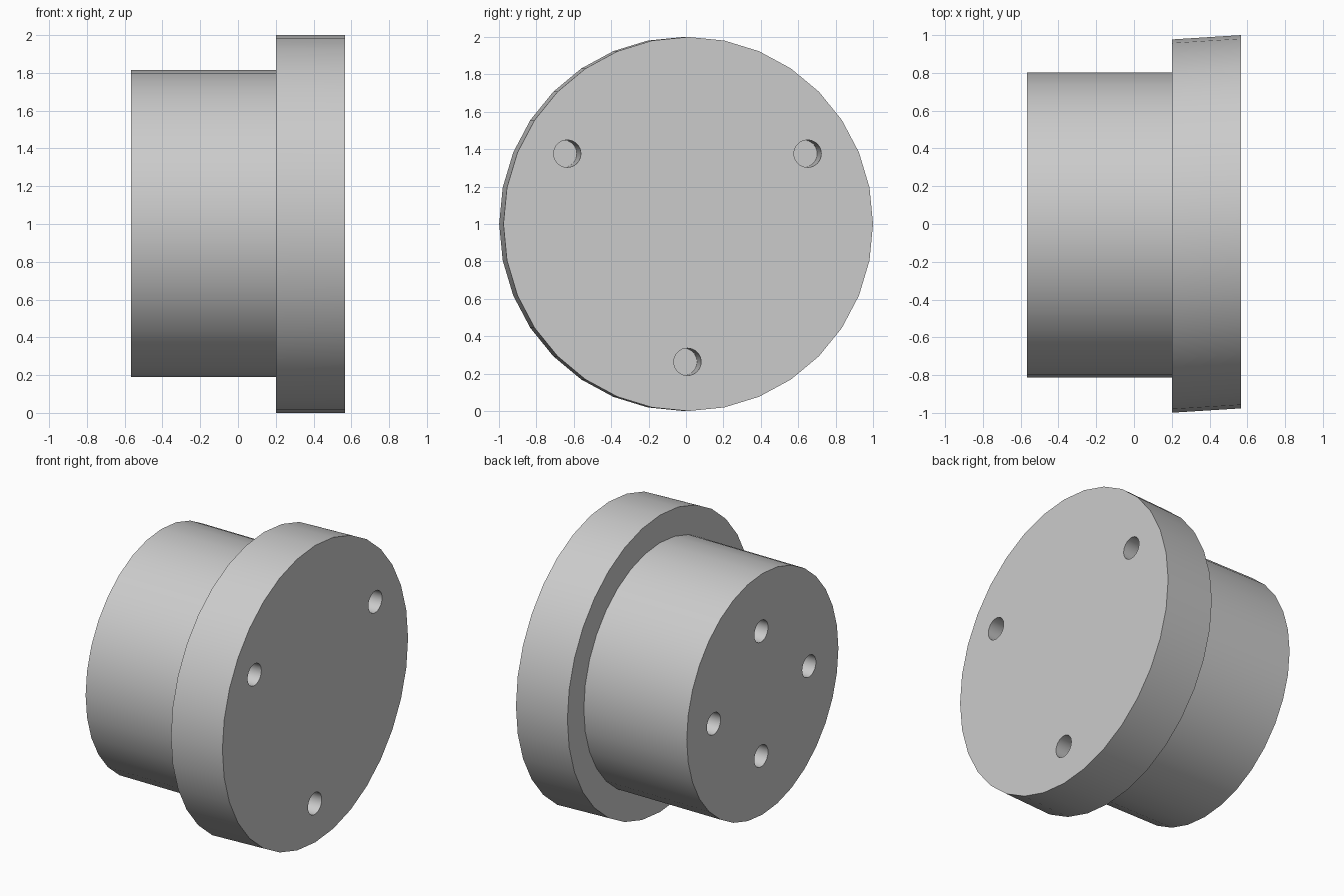
import bpy
import bmesh
import math

if "Cube" in bpy.data.objects:
    bpy.data.objects.remove(bpy.data.objects["Cube"], do_unlink=True)

# Single plain material
grey = bpy.data.materials.new("plain_grey")
grey.use_nodes = True
colour = (0.6, 0.6, 0.6, 1)
grey.diffuse_color = colour
grey.node_tree.nodes["Principled BSDF"].inputs["Base Color"].default_value = colour


def cylinder(name, start, end, z, ry, rz, sides=32):
    """Cylinder along x; start and end are the (x, y) of the end centres."""
    bm = bmesh.new()
    rings = []
    for x, y in (start, end):
        angles = [2 * math.pi * i / sides for i in range(sides)]
        rings.append([bm.verts.new((x, y + ry * math.cos(a), z + rz * math.sin(a)))
                      for a in angles])
        bm.faces.new(rings[-1])
    for i in range(sides):
        j = (i + 1) % sides
        bm.faces.new((rings[0][i], rings[0][j], rings[1][j], rings[1][i]))
    bmesh.ops.recalc_face_normals(bm, faces=bm.faces)
    mesh = bpy.data.meshes.new(name)
    bm.to_mesh(mesh)
    bm.free()
    mesh.materials.append(grey)
    obj = bpy.data.objects.new(name, mesh)
    bpy.context.collection.objects.link(obj)
    return obj


def drill(obj, cutters):
    """Cut blind holes, then smooth the round walls."""
    bpy.ops.object.select_all(action='DESELECT')
    bpy.context.view_layer.objects.active = obj
    obj.select_set(True)
    for cutter in cutters:
        cutter.hide_render = True
        mod = obj.modifiers.new("hole", 'BOOLEAN')
        mod.operation = 'DIFFERENCE'
        mod.solver = 'EXACT'
        mod.object = cutter
        bpy.ops.object.modifier_apply(modifier=mod.name)
        bpy.data.objects.remove(cutter, do_unlink=True)
    bpy.ops.object.shade_smooth_by_angle(angle=math.radians(30))


HOLE = 0.073
SLANT = 0.062

# Wide flange, slightly slanted along its depth
flange = cylinder("flange", (0.2, -0.011), (0.567, 0.012), 1, 0.988, 1)
holes = []
for degrees in (30, 150, 270):
    a = math.radians(degrees)
    y = 0.008 + 0.742 * math.cos(a)
    z = 1.005 + 0.742 * math.sin(a)
    holes.append(cylinder("flange_hole", (0.21, y - 0.36 * SLANT),
                          (0.6, y + 0.03 * SLANT), z, HOLE, HOLE))
drill(flange, holes)

# Narrower body with four holes in its end
body = cylinder("body", (-0.567, -0.005), (0.2, -0.005), 1.002, 0.807, 0.812)
holes = [cylinder("body_hole", (-0.6, y), (-0.22, y), z, HOLE, HOLE)
         for y, z in ((0.01, 1.43), (0.01, 0.59), (-0.5, 1), (0.515, 1))]
drill(body, holes)
